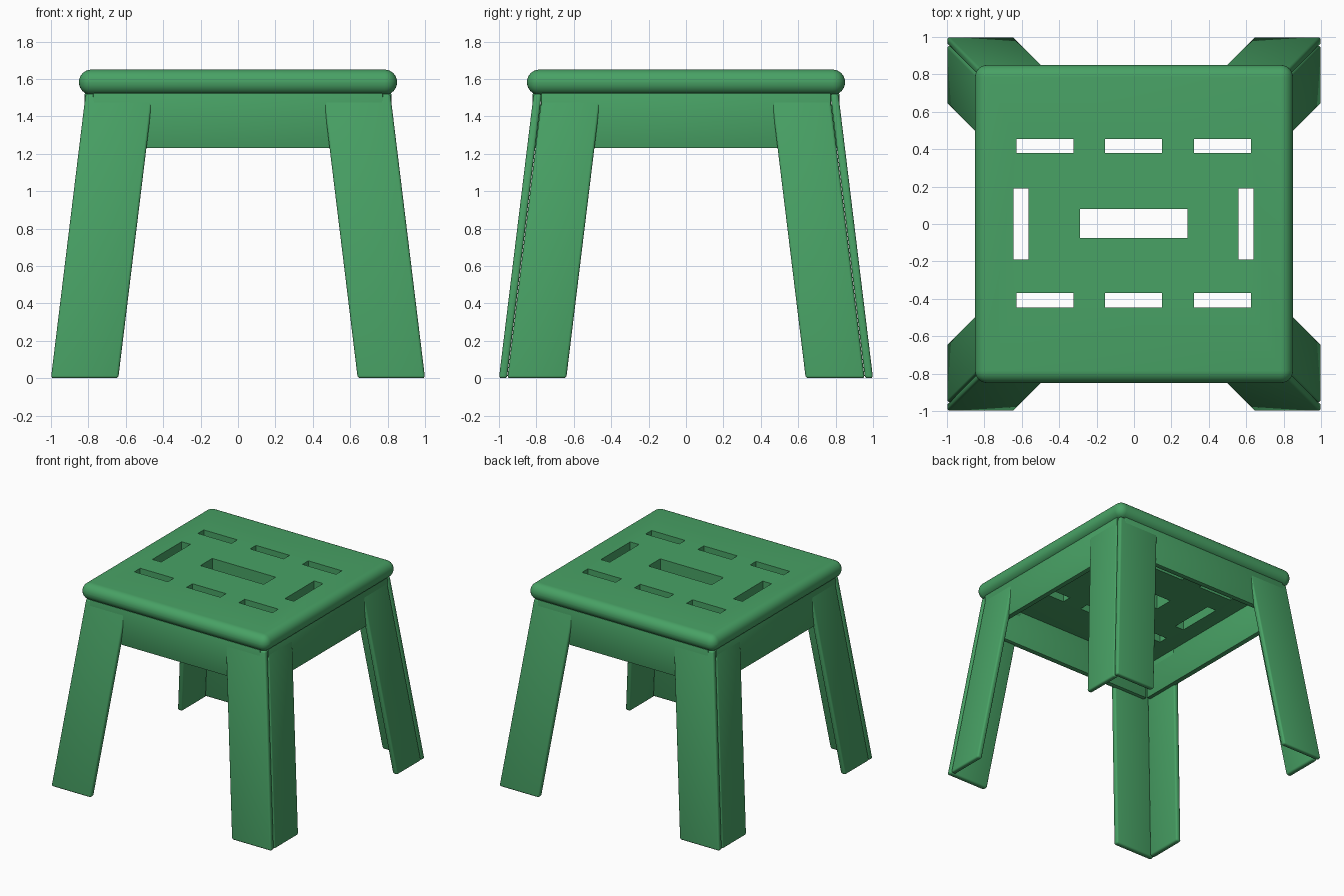
import bpy, bmesh, math
from mathutils import Matrix, Vector

default = bpy.data.objects.get("Cube")
if default:
    bpy.data.objects.remove(default, do_unlink=True)

green = bpy.data.materials.new("stool green")
green.use_nodes = True
green.diffuse_color = (0.065, 0.36, 0.13, 1)
green.node_tree.nodes["Principled BSDF"].inputs["Base Color"].default_value = green.diffuse_color


def add_box(bm, lo, hi, lean=(0, 0)):
    """Add a box between two corners, leaning in x and y per unit of height."""
    lo, hi = Vector(lo), Vector(hi)
    size = hi - lo
    verts = bmesh.ops.create_cube(
        bm, size=1, matrix=Matrix.Translation((lo + hi) / 2) @ Matrix.Diagonal((*size, 1)))["verts"]
    for v in verts:
        v.co.x += lean[0] * v.co.z
        v.co.y += lean[1] * v.co.z


def finish(name, bm, bevel=0, segments=3, mirror=(1, 1), cutter=None):
    """Turn a bmesh into a rounded, smooth shaded object."""
    for v in bm.verts:
        v.co.x *= mirror[0]
        v.co.y *= mirror[1]
    bmesh.ops.recalc_face_normals(bm, faces=bm.faces)
    if bevel:
        bmesh.ops.bevel(bm, geom=bm.edges[:], offset=bevel, segments=segments,
                        profile=0.5, affect='EDGES', clamp_overlap=True)
    mesh = bpy.data.meshes.new(name)
    bm.to_mesh(mesh)
    bm.free()
    mesh.materials.append(green)
    obj = bpy.data.objects.new(name, mesh)
    bpy.context.collection.objects.link(obj)
    bpy.ops.object.select_all(action='DESELECT')
    obj.select_set(True)
    bpy.context.view_layer.objects.active = obj
    if cutter:
        cut = obj.modifiers.new("slots", 'BOOLEAN')
        cut.operation = 'DIFFERENCE'
        cut.solver = 'EXACT'
        cut.object = cutter
        bpy.ops.object.modifier_apply(modifier=cut.name)
    bpy.ops.object.shade_smooth_by_angle(angle=math.radians(40))
    return obj


SEAT_LOW, SEAT_TOP = 1.515, 1.65
LEAN = 0.122
BOARD = 0.043

# Slot cutter: two rows of three, one at each side, one in the middle
slots = [(x, y, 0.305, 0.076) for x in (-0.477, -0.002, 0.473) for y in (-0.408, 0.417)]
slots += [(x, 0, 0.08, 0.38) for x in (-0.605, 0.6)]
slots += [(-0.002, 0.003, 0.575, 0.154)]
bm = bmesh.new()
for x, y, w, d in slots:
    add_box(bm, (x - w / 2, y - d / 2, 1.4), (x + w / 2, y + d / 2, 1.8))
slot_cutter = finish("slot_cutter", bm)
slot_cutter.hide_render = True

# Seat with a full round edge
bm = bmesh.new()
add_box(bm, (-0.85, -0.85, SEAT_LOW), (0.85, 0.85, SEAT_TOP))
finish("seat", bm, bevel=0.066, segments=8, cutter=slot_cutter)
bpy.data.objects.remove(slot_cutter, do_unlink=True)

# Four splayed legs, each of two boards meeting at the corner
for sx, side in ((1, "left"), (-1, "right")):
    for sy, end in ((-1, "front"), (1, "back")):
        bm = bmesh.new()
        add_box(bm, (0.64, 1 - BOARD, 0), (1, 1, SEAT_LOW + 0.005), (-LEAN, -LEAN))
        finish(f"{end}_{side}_leg_wide_board", bm, 0.014, mirror=(sx, sy))
        bm = bmesh.new()
        add_box(bm, (1 - BOARD, 0.64, 0), (1, 0.998 - BOARD, SEAT_LOW + 0.005), (-LEAN, -LEAN))
        finish(f"{end}_{side}_leg_narrow_board", bm, 0.014, mirror=(sx, sy))

# Aprons under the seat
APRON_LOW, APRON_OUT = 1.23, 0.82
for s, end, side in ((-1, "front", "right"), (1, "back", "left")):
    bm = bmesh.new()
    add_box(bm, (-0.775, APRON_OUT - BOARD, APRON_LOW), (0.775, APRON_OUT, SEAT_LOW + 0.01))
    finish(f"{end}_apron", bm, 0.006, 2, mirror=(1, s))
    bm = bmesh.new()
    add_box(bm, (APRON_OUT - BOARD, -0.775, APRON_LOW), (APRON_OUT, 0.775, SEAT_LOW + 0.01))
    finish(f"{side}_apron", bm, 0.006, 2, mirror=(s, 1))
